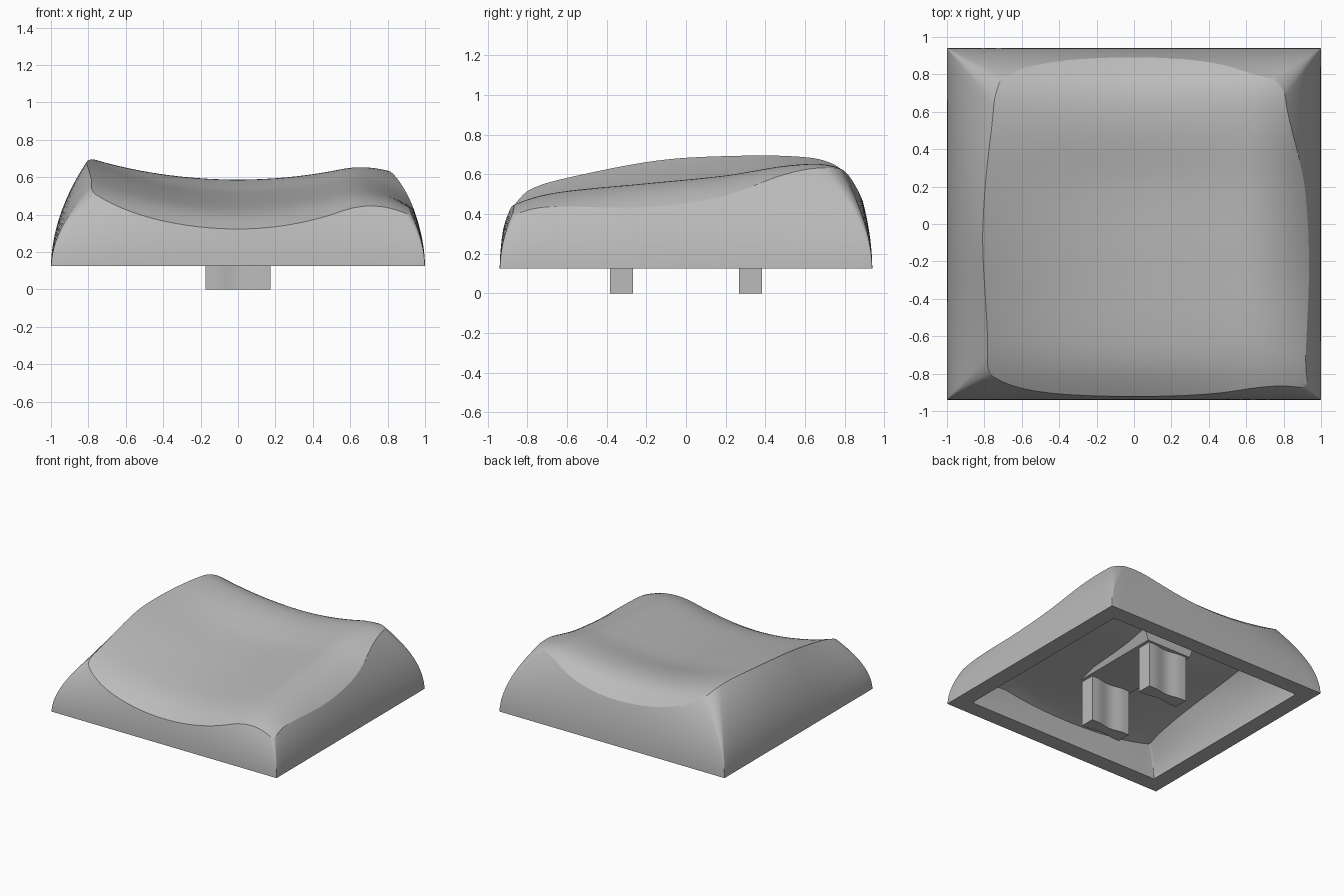
import bpy, bmesh, math

if "Cube" in bpy.data.objects:
    bpy.data.objects.remove(bpy.data.objects["Cube"], do_unlink=True)

BASE = 0.125
grey = bpy.data.materials.new("plain_grey")
grey.use_nodes = True
grey.diffuse_color = (0.5, 0.5, 0.5, 1)
grey.node_tree.nodes["Principled BSDF"].inputs["Base Color"].default_value = (0.5, 0.5, 0.5, 1)

# Dish heights from front to back: left ridge, centre line, right ridge, right roll-off
KEY_Y = [-1, -.92, -.77, -.6, -.2, .2, .55, .75, .9, 1]
LEFT = [.40, .46, .535, .585, .655, .69, .70, .665, .55, .43]
MID = [.27, .325, .40, .44, .485, .525, .585, .565, .46, .36]
RIGHT = [.39, .44, .50, .535, .575, .615, .665, .655, .56, .46]
ROLL = [.18, .18, .18, .20, .23, .23, .18, .16, .12, .10]


def smooth_lookup(keys, y):
    """Cubic Hermite interpolation over KEY_Y."""
    y = min(max(y, KEY_Y[0]), KEY_Y[-1])
    last = len(KEY_Y) - 1
    i = max(k for k in range(last) if KEY_Y[k] <= y)

    def slope(k):
        a, b = max(k - 1, 0), min(k + 1, last)
        return (keys[b] - keys[a]) / (KEY_Y[b] - KEY_Y[a])

    w = KEY_Y[i + 1] - KEY_Y[i]
    t = (y - KEY_Y[i]) / w
    s = t * t * (3 - 2 * t)
    return (keys[i] * (1 - s) + keys[i + 1] * s
            + w * slope(i) * t * (1 - t) ** 2 - w * slope(i + 1) * t * t * (1 - t))


def dish(x, y):
    mid = smooth_lookup(MID, y)
    if x < 0:
        return mid + (smooth_lookup(LEFT, y) - mid) * (x / .79) ** 2
    rise = (smooth_lookup(RIGHT, y) - mid) * (x / .67) ** 2
    return mid + rise - smooth_lookup(ROLL, y) * (max(x - .55, 0) / .39) ** 2


def ceiling(x, y):
    """Underside of the dish, thicker towards the sides."""
    return dish(x, y) - .1 - .15 * x * x


def finish(bm, name):
    bmesh.ops.recalc_face_normals(bm, faces=bm.faces)
    mesh = bpy.data.meshes.new(name)
    bm.to_mesh(mesh)
    bm.free()
    mesh.materials.append(grey)
    obj = bpy.data.objects.new(name, mesh)
    bpy.context.collection.objects.link(obj)
    return obj


def select_only(obj):
    bpy.ops.object.select_all(action='DESELECT')
    obj.select_set(True)
    bpy.context.view_layer.objects.active = obj


def subtract(target, cutter):
    mod = target.modifiers.new("cut", 'BOOLEAN')
    mod.operation, mod.solver, mod.object = 'DIFFERENCE', 'EXACT', cutter
    select_only(target)
    bpy.ops.object.modifier_apply(modifier=mod.name)
    bpy.data.objects.remove(cutter, do_unlink=True)


def loft(rings, name):
    """Closed solid through rings of equal length."""
    bm = bmesh.new()
    loops = [[bm.verts.new(p) for p in ring] for ring in rings]
    for a, b in zip(loops, loops[1:]):
        for i in range(len(a)):
            j = (i + 1) % len(a)
            bm.faces.new((a[i], a[j], b[j], b[i]))
    bm.faces.new(loops[0][::-1])
    bm.faces.new(loops[-1])
    return finish(bm, name)


def rounded_square(radius, side=24, arc=6):
    """Points round a square from -1 to 1."""
    corners = []
    for k, (sx, sy) in enumerate([(1, 1), (-1, 1), (-1, -1), (1, -1)]):
        cx, cy = sx * (1 - radius), sy * (1 - radius)
        angles = [math.pi / 2 * (k + i / arc) for i in range(arc + 1)]
        corners.append([(cx + radius * math.cos(a), cy + radius * math.sin(a)) for a in angles])
    ring = []
    for k, pts in enumerate(corners):
        ring += pts
        p, q = pts[-1], corners[(k + 1) % 4][0]
        ring += [(p[0] + (q[0] - p[0]) * i / side, p[1] + (q[1] - p[1]) * i / side)
                 for i in range(1, side)]
    return ring


def bulging_ring(hx, hy, h, slant):
    """Wall outline at height h: each wall leans more towards its corners."""
    g = max(h, 0)
    lean = slant * (.024 * g + .573 * g * g)
    ring = []
    for u, v in rounded_square(.004 + .4 * g * g):
        if u < 0:
            side_gain = 1.0 if v < 0 else .4
            front_gain = .85
        else:
            side_gain = .45 if v < 0 else .25
            front_gain = .65
        end_gain = front_gain if v < 0 else .45
        ring.append((u * (hx - lean * (1 + side_gain * v * v)),
                     v * (hy - lean * (.65 + end_gain * u * u)), BASE + h))
    return ring


def top_cutter(surface, segments=72):
    """Block whose underside follows the given surface."""
    bm = bmesh.new()
    bmesh.ops.create_grid(bm, x_segments=segments, y_segments=segments, size=1.1)
    extruded = bmesh.ops.extrude_face_region(bm, geom=bm.faces[:])
    lid = {e for e in extruded["geom"] if isinstance(e, bmesh.types.BMVert)}
    for v in bm.verts:
        v.co.z = 1.1 if v in lid else surface(v.co.x, v.co.y)
    return finish(bm, "top_cutter")


def curved_body(hx, hy, surface, start, slant, name):
    steps = 22
    heights = [start + (.66 - start) * i / steps for i in range(steps + 1)]
    body = loft([bulging_ring(hx, hy, h, slant) for h in heights], name)
    subtract(body, top_cutter(surface))
    return body


# Hollow cap
cap = curved_body(1, .94, dish, 0, 1, "cap_shell")
subtract(cap, curved_body(.87, .81, ceiling, -.05, 1.4, "cavity"))

# Bar with flared sides under the ceiling that carries the stems
bm = bmesh.new()
bmesh.ops.create_cube(bm, size=1)
for v in bm.verts:
    top = v.co.z > 0
    v.co.x *= .5 if top else .4
    v.co.y = v.co.y - .1
    v.co.z = dish(v.co.x, v.co.y) - .05 if top else .37
bar = finish(bm, "mounting_bar")


# Two stems with pinched waists
def stem_ring(cy, z, n=16):
    xs = [-.175 + .35 * i / n for i in range(n + 1)]
    half = [.058 - .009 * (1 + math.cos(math.pi * min(abs(x) / .13, 1))) for x in xs]
    near = [(x, cy - w, z) for x, w in zip(xs, half)]
    far = [(x, cy + w, z) for x, w in zip(xs, half)]
    return near + far[::-1]


stems = [loft([stem_ring(y, 0), stem_ring(y, .4)], name)
         for y, name in ((-.325, "front_stem"), (.325, "back_stem"))]

for obj in [cap, bar] + stems:
    select_only(obj)
    bpy.ops.object.shade_smooth_by_angle(angle=math.radians(28))
